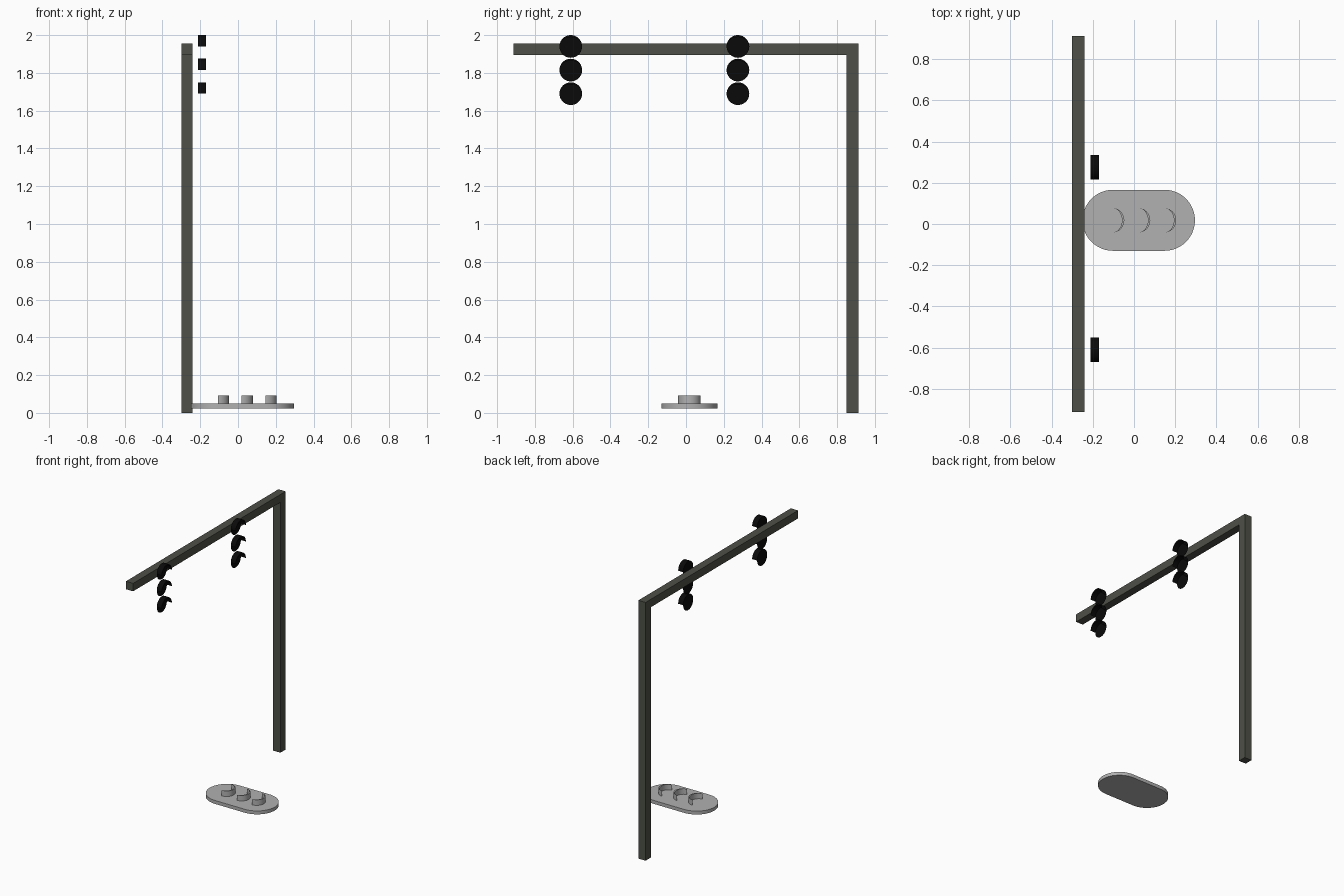
import bpy, bmesh, math
from mathutils import Vector

if "Cube" in bpy.data.objects:
    bpy.data.objects.remove(bpy.data.objects["Cube"])

def material(name, rgb):
    m = bpy.data.materials.new(name)
    m.diffuse_color = (*rgb, 1)
    m.use_nodes = True
    m.node_tree.nodes["Principled BSDF"].inputs["Base Color"].default_value = m.diffuse_color
    return m

OLIVE = material("dark olive metal", (0.075, 0.08, 0.063))
GREY = material("light grey", (0.44, 0.44, 0.44))
BLACK = material("black", (0.003, 0.003, 0.003))

def finish(name, bm, mat, smooth=False):
    bmesh.ops.recalc_face_normals(bm, faces=bm.faces)
    me = bpy.data.meshes.new(name)
    bm.to_mesh(me)
    bm.free()
    me.materials.append(mat)
    ob = bpy.data.objects.new(name, me)
    bpy.context.collection.objects.link(ob)
    if smooth:
        bpy.ops.object.select_all(action='DESELECT')
        bpy.context.view_layer.objects.active = ob
        ob.select_set(True)
        bpy.ops.object.shade_smooth_by_angle(angle=math.radians(35))
    return ob

def box(name, lo, hi, mat):
    bm = bmesh.new()
    bmesh.ops.create_cube(bm, size=1)
    for v in bm.verts:
        v.co = [(a + b) / 2 + c * (b - a) for a, b, c in zip(lo, hi, v.co)]
    return finish(name, bm, mat)

def prism(bm, outline, out):
    face = bm.faces.new([bm.verts.new(p) for p in outline])
    new = bmesh.ops.extrude_face_region(bm, geom=[face])["geom"]
    bmesh.ops.translate(bm, vec=out, verts=[g for g in new if isinstance(g, bmesh.types.BMVert)])

def hood(name, centre, up, out, mat, disc):
    """Crescent hood bulging along 'up' and standing out along 'out'."""
    c, up, out = Vector(centre), Vector(up), Vector(out)
    side, r, n = Vector((0, 1, 0)), 0.06, 20
    arc = lambda k, h: c + side * r * math.cos(math.pi * k / n) + up * h * math.sin(math.pi * k / n)
    bm = bmesh.new()
    # quads between outer and inner arcs, meeting at the tips
    prism(bm, [arc(k, r) for k in range(n + 1)] + [arc(k, 0.049) for k in range(n - 1, 0, -1)], out * 0.042)
    finish(name, bm, mat, True)
    if disc:
        bm = bmesh.new()
        bm.faces.new([bm.verts.new(arc(k, r)) for k in range(2 * n)])
        ob = finish(name.replace("hood", "lens"), bm, mat)
        if ob.data.polygons[0].normal.dot(out) < 0:
            ob.data.flip_normals()

# post and overhead arm
box("post", (-0.30, 0.85, 0), (-0.24, 0.912, 1.895), OLIVE)
box("arm", (-0.30, -0.912, 1.895), (-0.24, 0.912, 1.955), OLIVE)

# two hanging groups of three lamps
for g, y in enumerate((-0.61, 0.275)):
    for i in range(3):
        hood(f"lamp_hood_{g}_{i}", (-0.211, y, 1.94 - 0.125 * i), (0, 0, 1), (1, 0, 0), BLACK, True)

# rounded backing plate lying near the ground, with its three hoods
Y, R, N = 0.018, 0.148, 24
ring = []
for cx, start in ((0.148, -90), (-0.102, 90)):
    for k in range(N + 1):
        a = math.radians(start + 180 * k / N)
        ring.append((cx + R * math.cos(a), Y + R * math.sin(a), 0.024))
bm = bmesh.new()
prism(bm, ring, Vector((0, 0, 0.026)))
finish("backing_plate", bm, GREY, True)
for i in range(3):
    hood(f"plate_hood_{i}", (-0.107 + 0.126 * i, Y, 0.05), (1, 0, 0), (0, 0, 1), GREY, False)
